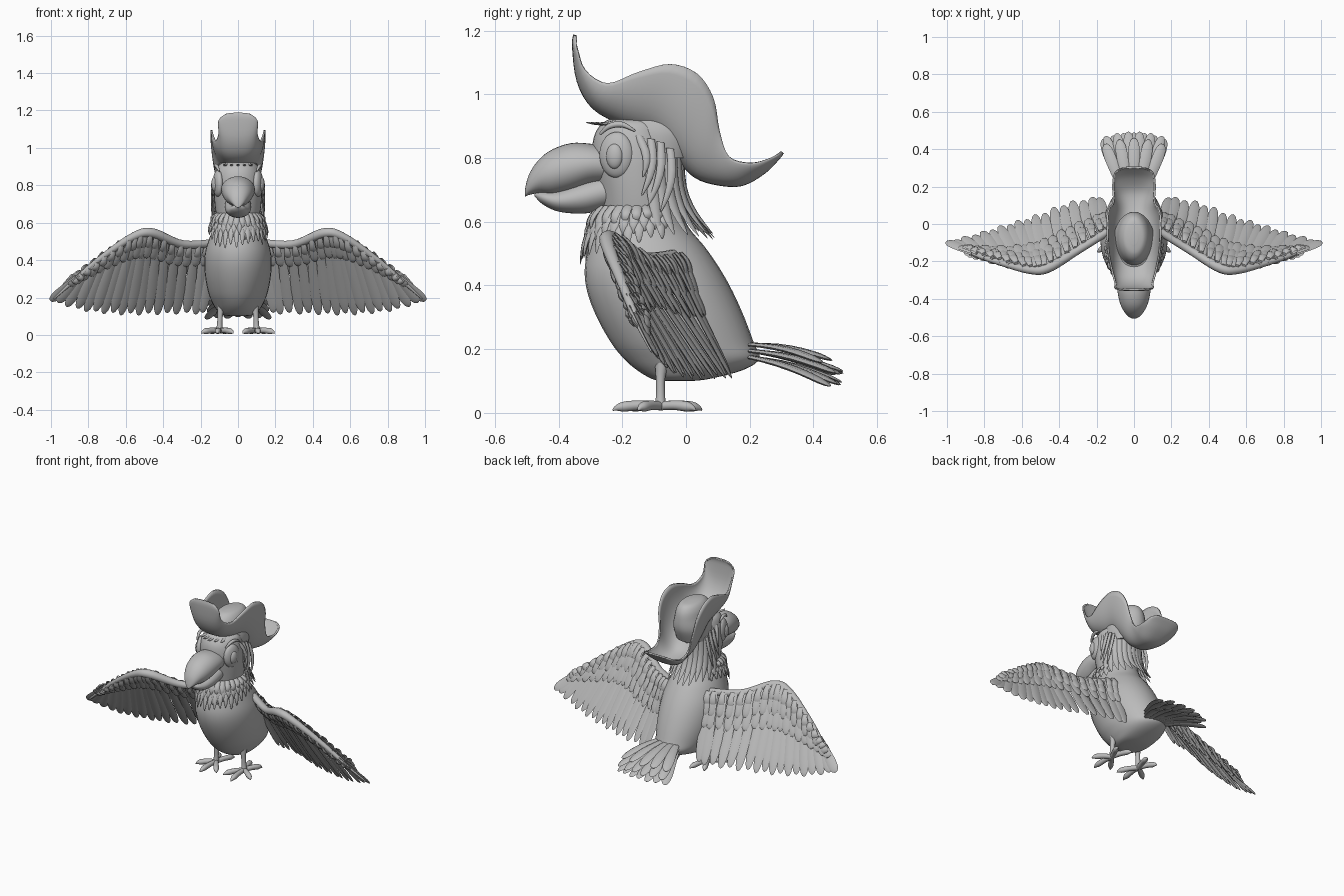
import bpy, bmesh, math, random
from mathutils import Vector as V

random.seed(4)
if "Cube" in bpy.data.objects:
    bpy.data.objects.remove(bpy.data.objects["Cube"], do_unlink=True)

grey = bpy.data.materials.new("plain grey")
grey.use_nodes = True
grey.diffuse_color = (0.5, 0.5, 0.5, 1)
grey.node_tree.nodes["Principled BSDF"].inputs["Base Color"].default_value = (0.5, 0.5, 0.5, 1)


def spline(pts, n):
    """Sample n+1 tuples on a Catmull-Rom curve."""
    pts = [V(p) for p in pts]
    out = []
    for k in range(n + 1):
        u = k / n * (len(pts) - 1)
        i = min(int(u), len(pts) - 2)
        t = u - i
        a, b, c, d = pts[max(i - 1, 0)], pts[i], pts[i + 1], pts[min(i + 2, len(pts) - 1)]
        out.append(0.5 * (2 * b + (c - a) * t + (2 * a - 5 * b + 4 * c - d) * t * t
                          + (3 * b - a - 3 * c + d) * t ** 3))
    return out


def finish(bm, name, mirror=False, angle=50):
    bmesh.ops.recalc_face_normals(bm, faces=bm.faces)
    me = bpy.data.meshes.new(name)
    bm.to_mesh(me)
    bm.free()
    me.materials.append(grey)
    ob = bpy.data.objects.new(name, me)
    bpy.context.collection.objects.link(ob)
    if mirror:
        m = ob.modifiers.new("mirror", "MIRROR")
        m.use_mirror_merge = False
    bpy.ops.object.select_all(action="DESELECT")
    ob.select_set(True)
    bpy.context.view_layer.objects.active = ob
    bpy.ops.object.shade_smooth_by_angle(angle=math.radians(angle))
    return ob


def loft(bm, rings, closed=True):
    rows = [[bm.verts.new(p) for p in r] for r in rings]
    n = len(rows[0])
    for a, b in zip(rows, rows[1:]):
        for j in range(n if closed else n - 1):
            k = (j + 1) % n
            bm.faces.new((a[j], a[k], b[k], b[j]))
    if closed:
        bm.faces.new(rows[0][::-1])
        bm.faces.new(rows[-1])


def ring(c, u, v, n=32):
    return [V(c) + V(u) * math.cos(2 * math.pi * i / n) + V(v) * math.sin(2 * math.pi * i / n)
            for i in range(n)]


def stack(name, rows):
    """Upright form from rows of (z, front y, back y, half width)."""
    bm = bmesh.new()
    loft(bm, [ring((0, (f + b) / 2, z), (w, 0, 0), (0, (b - f) / 2, 0))
              for z, f, b, w in spline(rows, 40)])
    return finish(bm, name)


def bill(name, rows):
    """Forward form from rows of (y, top z, bottom z, half width)."""
    bm = bmesh.new()
    loft(bm, [ring((0, y, (t + b) / 2), (max(w, .002), 0, 0), (0, 0, (t - b) / 2))
              for y, t, b, w in spline(rows, 24)])
    return finish(bm, name)


def tube(bm, pts, n=16, sides=12):
    """Round tube through (x, y, z, radius) points."""
    s = spline(pts, n)
    rings = []
    for i, p in enumerate(s):
        d = (s[min(i + 1, n)].xyz - s[max(i - 1, 0)].xyz).normalized()
        u = d.cross(V((.13, .31, .94))).normalized()
        rings.append(ring(p.xyz, u * p.w, d.cross(u) * p.w, sides))
    loft(bm, rings)


def feather(bm, base, tip, normal, width, thick=.007, bend=(0, 0, 0), pointed=False, rows=9):
    """Lens-shaped blade, widest past the middle, rounded or pointed at the tip."""
    base, tip, normal, bend = V(base), V(tip), V(normal), V(bend)
    side = (tip - base).cross(normal).normalized()
    up = side.cross(tip - base).normalized()
    rings = []
    for i in range(rows + 1):
        t = math.sin(i / rows * math.pi / 2)
        if pointed:
            w = (1 - t) ** .7 * (.7 + .9 * t) + .02
        else:
            w = (.5 + .6 * t) * math.sqrt(max(1 - t ** 5, 0)) + .02
        p = base.lerp(tip, t) + bend * math.sin(t * math.pi)
        rings.append(ring(p, side * width * w, up * thick * min(1, w * 1.3), 6))
    loft(bm, rings)


def ball(name, loc, scale, mirror=False, rot=0):
    from mathutils import Matrix
    bm = bmesh.new()
    bmesh.ops.create_uvsphere(bm, u_segments=32, v_segments=20, radius=1)
    bmesh.ops.transform(bm, verts=bm.verts, matrix=Matrix.Translation(loc)
                        @ Matrix.Rotation(rot, 4, 'Z') @ Matrix.Diagonal((*scale, 1)))
    return finish(bm, name, mirror)


# Body and head
stack("body", [(.1, -.08, .02, .03), (.108, -.11, .08, .085), (.135, -.155, .18, .115),
               (.17, -.195, .23, .137), (.22, -.235, .213, .157), (.3, -.28, .183, .174),
               (.38, -.31, .147, .18), (.45, -.318, .108, .174), (.52, -.305, .06, .152),
               (.58, -.285, .01, .128), (.64, -.265, -.02, .115)])
stack("head", [(.6, -.26, -.02, .11), (.68, -.272, -.025, .122), (.75, -.285, -.03, .128),
               (.81, -.295, -.035, .128), (.87, -.288, -.045, .118), (.91, -.262, -.06, .1),
               (.93, -.22, -.09, .06)])

# Beak
bill("upper_beak", [(-.25, .835, .72, .082), (-.3, .845, .715, .09), (-.36, .847, .695, .088),
                    (-.42, .827, .685, .076), (-.46, .797, .69, .058), (-.49, .755, .685, .036),
                    (-.503, .715, .68, .016), (-.506, .69, .68, .004)])
bill("lower_beak", [(-.25, .75, .64, .07), (-.32, .73, .626, .07), (-.4, .7, .632, .056),
                    (-.45, .695, .655, .036), (-.475, .69, .68, .006)])

# Eyes, eye surrounds and brows
ball("eye_surround", (.106, -.218, .81), (.027, .055, .072), True, -.25)
ball("eye_ball", (.124, -.224, .806), (.018, .027, .04), True, -.25)
bm = bmesh.new()
tube(bm, [(.1, -.27, .875, .004), (.112, -.24, .9, .009), (.12, -.2, .905, .009), (.126, -.16, .885, .003)])
finish(bm, "brow", True)
bm = bmesh.new()
for x in (0, .03, .06):
    feather(bm, (x, -.22, .915), (x * 1.3, -.315 + x * .5, .912), (0, 0, 1), .013, .006, (0, 0, -.006), True)
finish(bm, "forehead_tuft", True)

# Collar of pointed feathers in three rows
bm = bmesh.new()
for row, (drop, spread, count) in enumerate([(.15, .048, 21), (.11, .036, 21), (.08, .03, 19)]):
    for i in range(count):
        a = math.radians(-118 + 236 * (i + .5 * (row % 2)) / (count - .5))
        s, c = math.sin(a), -math.cos(a)
        fr = max(-c, 0)
        top = V((.112 * s, -.145 + .127 * c, .625 + .012 * row))
        d = drop * (.55 + .5 * fr) * random.uniform(.85, 1.15)
        low = top + V((spread * s, spread * c * 1.25, -d))
        feather(bm, top, low, (s, c, .3), .02, .007, (.014 * s, .014 * c, 0), True)
finish(bm, "collar_feathers")

# Long feathers falling from under the hat, with side tufts
bm = bmesh.new()
for i in range(13):
    a = math.radians(-80 + 160 * i / 12)
    s, c = math.sin(a), math.cos(a)
    lift = random.uniform(-.012, .012)
    base = (.12 * s, -.13 + .12 * c, .82)
    feather(bm, base, (.15 * s, -.12 + .21 * c, .575 - .02 * c + lift), (s, c, .2), .026, .009,
            (-.005 * s, -.035 * c, -.012), True, 12)
finish(bm, "nape_feathers")
bm = bmesh.new()
for y0, z0, y1, z1 in [(-.11, .86, -.14, .68), (-.08, .85, -.12, .65), (-.05, .83, -.08, .63), (-.15, .87, -.135, .74)]:
    feather(bm, (.112, y0, z0), (.138, y1, z1), (1, 0, 0), .017, .008, (.012, .018, 0), True)
finish(bm, "cheek_feathers", True)

# Hat brim: rows of (floor y, floor z, rim y, rim z, half width) from front to back
brim = [(-.349, 1.187, -.346, 1.178, .06), (-.353, 1.15, -.341, 1.145, .1),
        (-.338, 1.04, -.315, 1.075, .1), (-.29, .958, -.245, 1.035, .118),
        (-.2, .908, -.15, 1.07, .136), (-.1, .87, -.05, 1.095, .142),
        (-.03, .8, .035, 1.065, .142), (.03, .742, .085, .99, .132), (.1, .719, .103, .89, .115),
        (.175, .717, .135, .805, .108), (.245, .755, .205, .785, .112), (.29, .8, .272, .803, .1),
        (.303, .818, .298, .816, .06)]
bm = bmesh.new()
rows = []
for fy, fz, ry, rz, w in spline(brim, 48):
    row = []
    for j in range(25):
        a = (j / 12 - 1) * math.pi / 2
        x = math.copysign(abs(math.sin(a)) ** .75, a) * w
        f = 1 - math.cos(a)
        row.append(V((x, fy + (ry - fy) * f, fz + (rz - fz) * f)))
    rows.append(row)
loft(bm, rows, False)
hat = finish(bm, "hat_brim")
sol = hat.modifiers.new("thickness", "SOLIDIFY")
sol.thickness, sol.offset = .01, 0
stack("hat_crown", [(.8, -.2, .03, .1), (.88, -.225, .062, .108), (.95, -.215, .063, .092),
                    (1.0, -.195, .05, .078), (1.03, -.16, .02, .055), (1.04, -.11, -.04, .02)])

# Wings: arm line and feather tips, from the shoulder outward
arm = [(.14, -.04, .49), (.3, -.14, .485), (.46, -.235, .545), (.56, -.245, .525),
       (.72, -.205, .42), (.86, -.16, .305)]
tips = [(.19, .145, .11), (.35, .115, .11), (.52, .05, .105), (.68, 0, .11), (.84, -.05, .13), (1, -.095, .18)]
up = V((.2, .83, .53)).normalized()


def wing_row(name, count, reach, width, lift, pull=0.):
    bm = bmesh.new()
    bases, ends = spline(arm, count - 1), spline(tips, count - 1)
    for i, (a, b) in enumerate(zip(bases, ends)):
        off = up * (lift + .004 * (i % 2))
        a = a + (a - b) * pull
        feather(bm, a + off, a.lerp(b, reach * (1 + .03 * (i % 2))) + off * .8, up, width, .006, up * lift * .4)
    finish(bm, name, True)


wing_row("flight_feathers", 18, .98, .035, 0)
wing_row("long_coverts", 19, .5, .031, .012)
wing_row("middle_coverts", 20, .34, .026, .02)
wing_row("short_coverts", 20, .2, .024, .027)
wing_row("under_coverts", 20, .3, .026, -.011)
wing_row("under_short_coverts", 20, .17, .022, -.018)
bm = bmesh.new()
tube(bm, [(*p, r) for p, r in zip(arm, (.022, .022, .026, .022, .016, .012))] + [(.985, -.108, .193, .004)], 32)
finish(bm, "wing_arm", True)

# Tail fan in three layers
bm = bmesh.new()
for layer, (z, tz, length, fan, n) in enumerate([(.215, .165, .235, 30, 5), (.195, .125, .27, 25, 6), (.175, .09, .265, 30, 7)]):
    for i in range(n):
        a = math.radians(fan * (2 * i / (n - 1) - 1))
        s, c = math.sin(a), math.cos(a)
        base = V((.07 * (2 * i / (n - 1) - 1), .2, z))
        feather(bm, base, (base.x + length * s * .72, .225 + length * c, tz - .012 * abs(s) + .006 * (i % 2)),
                (s * .4, .3, 1), .036, .009, (0, 0, .012))
finish(bm, "tail_feathers")

# Legs and feet with four toes each
bm = bmesh.new()
tube(bm, [(.09, -.075, .16, .024), (.095, -.08, .11, .015), (.098, -.08, .06, .014), (.1, -.08, .02, .018)])
for x, y in [(.025, -.185), (.11, -.23), (.195, -.15), (.06, .05), (.15, .03)]:
    at = lambda t, z, r: (.1 + (x - .1) * t, -.08 + (y + .08) * t, z, r)
    tube(bm, [at(0, .022, .014), at(.4, .024, .015), at(.75, .02, .016), at(.92, .015, .009), at(1, .008, .002)])
finish(bm, "leg_and_foot", True)
